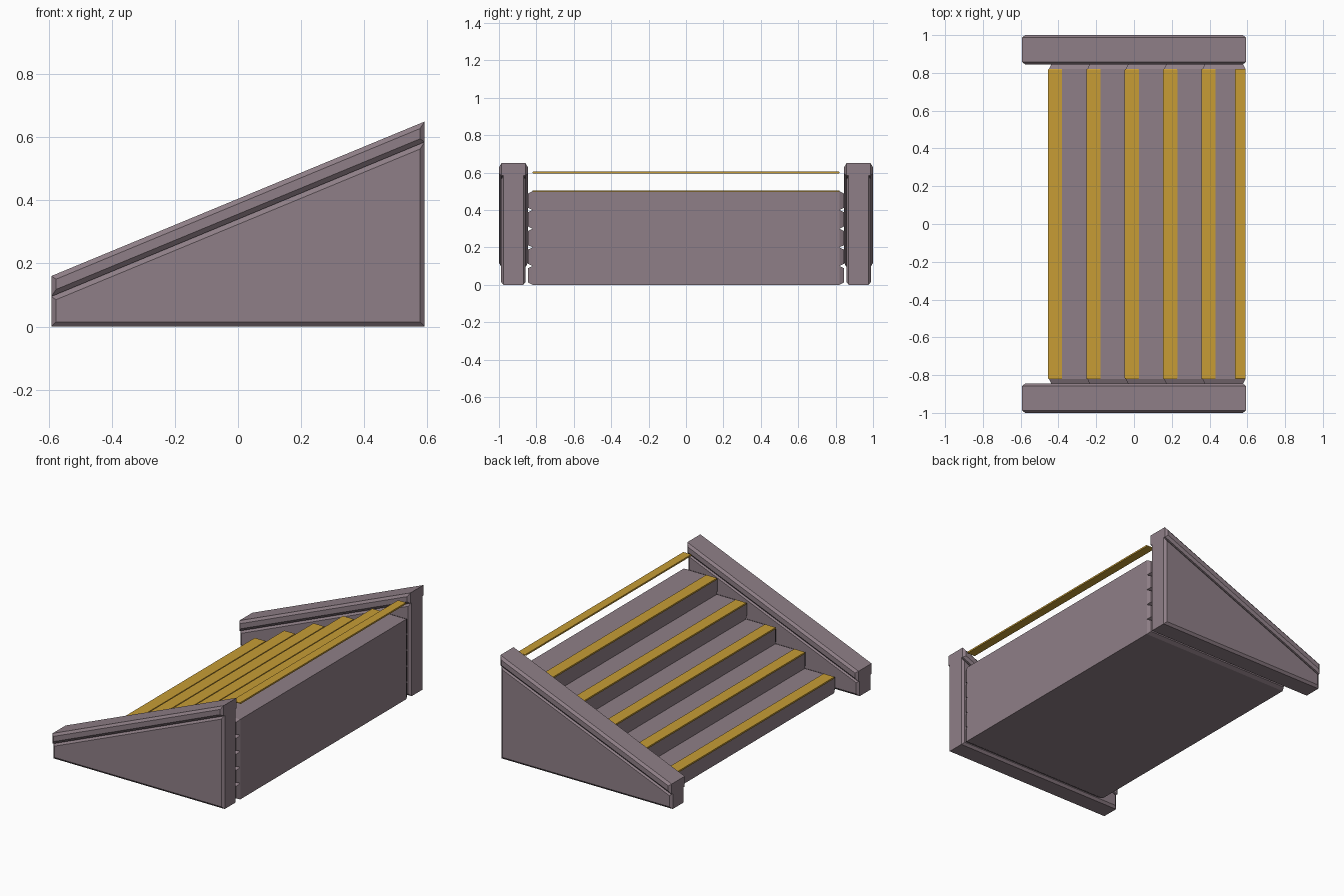
import bpy
import bmesh
from mathutils import Vector

if "Cube" in bpy.data.objects:
    bpy.data.objects.remove(bpy.data.objects["Cube"])


def material(name, rgb):
    m = bpy.data.materials.new(name)
    m.diffuse_color = (*rgb, 1)
    m.use_nodes = True
    m.node_tree.nodes["Principled BSDF"].inputs["Base Color"].default_value = m.diffuse_color
    return m


STONE = material("mauve grey", (0.275, 0.212, 0.242))
GOLD = material("gold", (0.57, 0.335, 0.036))


def inset_polygon(pts, d):
    """Offset a convex counter-clockwise polygon inwards by d."""
    out = []
    for i, p in enumerate(pts):
        a = (p - pts[i - 1]).normalized()
        b = (pts[(i + 1) % len(pts)] - p).normalized()
        na, nb = Vector((-a.y, a.x)), Vector((-b.y, b.x))
        out.append(p + (na + nb) * d / (1 + na.dot(nb)))
    return out


def prism(name, profile, y0, y1, inset, depth, mat):
    """Extrude an x-z profile along y, with chamfered rims on both ends."""
    outer = [Vector(p) for p in profile]
    inner = inset_polygon(outer, inset)
    bm = bmesh.new()
    rings = []
    for ring, y in ((inner, y0), (outer, y0 + depth), (outer, y1 - depth), (inner, y1)):
        rings.append([bm.verts.new((p.x, y, p.y)) for p in ring])
    n = len(outer)
    for r, s in zip(rings, rings[1:]):
        for i in range(n):
            j = (i + 1) % n
            bm.faces.new((r[i], r[j], s[j], s[i]))
    bm.faces.new(rings[0])
    bm.faces.new(rings[-1])
    bmesh.ops.recalc_face_normals(bm, faces=bm.faces)
    mesh = bpy.data.meshes.new(name)
    bm.to_mesh(mesh)
    bm.free()
    mesh.materials.append(mat)
    ob = bpy.data.objects.new(name, mesh)
    bpy.context.collection.objects.link(ob)


def rect(x0, x1, z0, z1):
    return [(x0, z0), (x1, z0), (x1, z1), (x0, z1)]


LEFT, RIGHT = -0.592, 0.592

# Sloped side walls with overhanging coping
wall = [(LEFT, 0), (RIGHT, 0), (RIGHT, 0.585), (LEFT, 0.095)]
coping = [(LEFT, 0.095), (RIGHT, 0.585), (RIGHT, 0.65), (LEFT, 0.16)]
for side, s in (("front", -1), ("back", 1)):
    y0, y1 = sorted((s * 0.857, s * 0.989))
    prism(side + "_wall", wall, y0, y1, 0.015, 0.013, STONE)
    y0, y1 = sorted((s * 0.845, s * 1.0))
    prism(side + "_coping", coping, y0, y1, 0.015, 0.013, STONE)

# Stacked steps with chamfered ends, each with a gold nosing strip
for i in range(5):
    x = -0.45 + 0.203 * i
    z = 0.1 * (i + 1)
    prism(f"step_{i + 1}", rect(x, RIGHT - 0.002, z - 0.1, z), -0.845, 0.845, 0.012, 0.025, STONE)
    prism(f"nosing_{i + 1}", rect(x - 0.005, x + 0.07, z - 0.005, z + 0.005),
          -0.82, 0.82, 0.002, 0.004, GOLD)

# Strip level with the upper landing
prism("landing_strip", rect(0.535, RIGHT - 0.002, 0.595, 0.605), -0.82, 0.82, 0.002, 0.004, GOLD)
